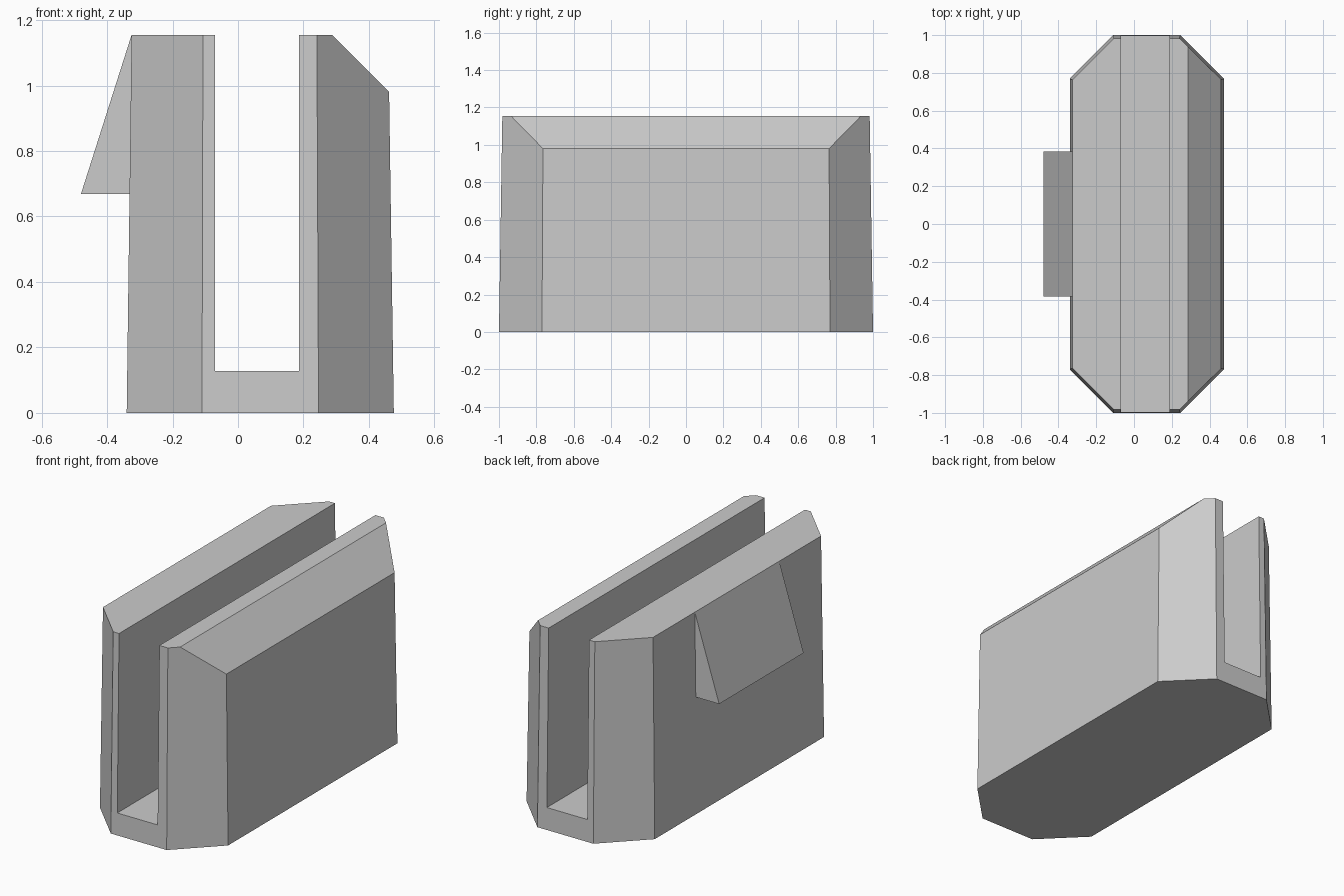
import bpy, bmesh
from mathutils import Vector

cube = bpy.data.objects.get("Cube")
if cube:
    bpy.data.objects.remove(cube, do_unlink=True)

# Single plain grey
grey = bpy.data.materials.new("light_grey")
grey.use_nodes = True
colour = (0.6, 0.6, 0.6, 1)
grey.diffuse_color = colour
grey.node_tree.nodes["Principled BSDF"].inputs["Base Color"].default_value = colour


def loft(name, lower, upper, cut=None):
    """Closed solid between two matching rings, optionally trimmed by a plane."""
    bm = bmesh.new()
    a = [bm.verts.new(p) for p in lower]
    b = [bm.verts.new(p) for p in upper]
    bm.faces.new(a)
    bm.faces.new(b)
    n = len(a)
    for i in range(n):
        j = (i + 1) % n
        bm.faces.new((a[i], a[j], b[j], b[i]))
    if cut:
        geom = bm.verts[:] + bm.edges[:] + bm.faces[:]
        res = bmesh.ops.bisect_plane(bm, geom=geom, plane_co=cut[0],
                                     plane_no=cut[1], clear_outer=True)
        edges = [e for e in res["geom_cut"] if isinstance(e, bmesh.types.BMEdge)]
        bmesh.ops.contextual_create(bm, geom=edges)
    bmesh.ops.recalc_face_normals(bm, faces=bm.faces)
    mesh = bpy.data.meshes.new(name)
    bm.to_mesh(mesh)
    bm.free()
    mesh.materials.append(grey)
    obj = bpy.data.objects.new(name, mesh)
    bpy.context.collection.objects.link(obj)
    return obj


def octagon(x0, x1, y, corner, z):
    """Rectangle with clipped corners, symmetric front to back."""
    half = [(x0, corner - y), (x0 + corner, -y), (x1 - corner, -y), (x1, corner - y)]
    return [(px, py, z) for px, py in half + [(px, -py) for px, py in half[::-1]]]


def extrude_y(name, profile, y):
    return loft(name, [(x, -y, z) for x, z in profile], [(x, y, z) for x, z in profile])


# Tapered body with clipped corners and one sloping top edge
HEIGHT = 1.155
body = loft("body", octagon(-0.34, 0.476, 1.0, 0.23, 0),
            octagon(-0.325, 0.459, 0.982, 0.218, HEIGHT),
            cut=(Vector((0.287, 0, HEIGHT)), Vector((1, 0, 1)).normalized()))

# Open slot through the whole length
cutter = extrude_y("slot_cutter", [(-0.07, 0.128), (0.187, 0.128), (0.187, 1.4), (-0.07, 1.4)], 1.2)
cutter.hide_render = True
mod = body.modifiers.new("slot", 'BOOLEAN')
mod.operation = 'DIFFERENCE'
mod.solver = 'EXACT'
mod.object = cutter
bpy.context.view_layer.objects.active = body
bpy.ops.object.modifier_apply(modifier=mod.name)
bpy.data.objects.remove(cutter, do_unlink=True)

# Wedge-shaped catch on the side wall, sunk slightly into the body
extrude_y("side_catch", [(-0.325, HEIGHT), (-0.48, 0.668), (-0.3, 0.668), (-0.3, 1.1)], 0.384)
